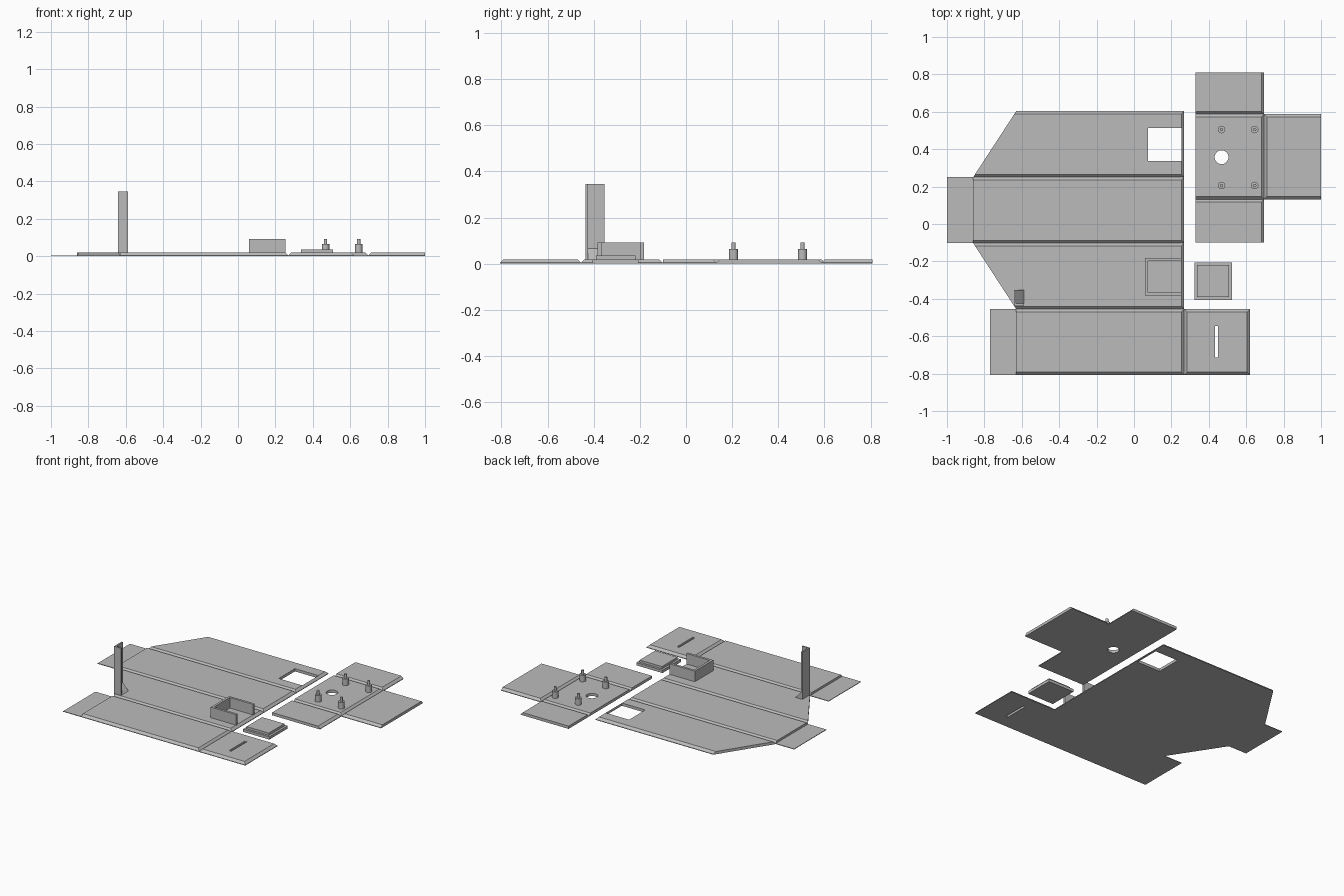
import bpy
import bmesh
from math import radians
from mathutils import Vector

cube = bpy.data.objects.get("Cube")
if cube:
    bpy.data.objects.remove(cube, do_unlink=True)

THIN = 0.004   # fold skin
TOP = 0.019    # panel thickness
MITRE = TOP - THIN

grey = bpy.data.materials.new("light grey")
grey.use_nodes = True
grey.diffuse_color = (0.5, 0.5, 0.5, 1)
grey.node_tree.nodes["Principled BSDF"].inputs["Base Color"].default_value = (0.5, 0.5, 0.5, 1)


def finish(name, bm, material=grey):
    bmesh.ops.recalc_face_normals(bm, faces=bm.faces)
    mesh = bpy.data.meshes.new(name)
    bm.to_mesh(mesh)
    bm.free()
    if material:
        mesh.materials.append(material)
    ob = bpy.data.objects.new(name, mesh)
    bpy.context.scene.collection.objects.link(ob)
    return ob


def loft(name, rings):
    """Closed solid through rings with equal vertex counts."""
    bm = bmesh.new()
    loops = [[bm.verts.new(p) for p in ring] for ring in rings]
    n = len(loops[0])
    for lower, upper in zip(loops, loops[1:]):
        for i in range(n):
            j = (i + 1) % n
            bm.faces.new((lower[i], lower[j], upper[j], upper[i]))
    bm.faces.new(loops[0][::-1])
    bm.faces.new(loops[-1])
    return finish(name, bm)


def prism(name, outline, z0, z1):
    return loft(name, [[(x, y, z) for x, y in outline] for z in (z0, z1)])


def rect(x0, x1, y0, y1):
    return [(x0, y0), (x1, y0), (x1, y1), (x0, y1)]


def inset(outline, mitred):
    """Move the mitred edges of a counter-clockwise outline inwards."""
    pts = [Vector(p) for p in outline]
    n = len(pts)
    lines = []
    for i in range(n):
        d = (pts[(i + 1) % n] - pts[i]).normalized()
        shift = Vector((-d.y, d.x)) * (MITRE if mitred[i] else 0)
        lines.append((pts[i] + shift, d))
    result = []
    for i in range(n):
        (p, d), (q, e) = lines[i - 1], lines[i]
        t = (q - p).cross(e) / d.cross(e)
        result.append(p + d * t)
    return result


def panel(name, outline, mitred):
    """Mitred sheet; flags run bottom, right, top, left."""
    top = inset(outline, [c == "1" for c in mitred])
    return loft(name, [[(x, y, z) for x, y in ring] for ring, z in
                       ((outline, 0), (outline, THIN), (top, TOP))])


def cut(target, cutter):
    cutter.hide_render = True
    cutter.hide_viewport = True
    cutter.display_type = 'WIRE'
    mod = target.modifiers.new("opening", 'BOOLEAN')
    mod.operation = 'DIFFERENCE'
    mod.solver = 'EXACT'
    mod.object = cutter


def cylinder(name, x, y, r, z0, z1, segments=32):
    bm = bmesh.new()
    bmesh.ops.create_cone(bm, cap_ends=True, segments=segments, radius1=r, radius2=r, depth=z1 - z0)
    bmesh.ops.translate(bm, verts=bm.verts, vec=(x, y, (z0 + z1) / 2))
    ob = finish(name, bm)
    ob.data.shade_smooth()
    ob.data.set_sharp_from_angle(angle=radians(40))
    return ob


# Main folding body: four long panels stacked along y
folds = [-0.807, -0.455, -0.102, 0.25, 0.603]
RIGHT, NOSE, BACK = 0.268, -0.86, -0.63
panel("bottom_panel", rect(BACK, RIGHT, folds[0], folds[1]), "1110")
panel("front_side_panel", [(BACK, folds[1]), (RIGHT, folds[1]),
                           (RIGHT, folds[2]), (NOSE, folds[2])], "1110")
panel("middle_panel", rect(NOSE, RIGHT, folds[2], folds[3]), "1110")
rear_side = panel("rear_side_panel", [(NOSE, folds[3]), (RIGHT, folds[3]),
                                      (RIGHT, folds[4]), (BACK, folds[4])], "1110")
cut(rear_side, prism("window_cutter", rect(0.075, 0.254, 0.337, 0.514), -0.1, 0.1))

# Thin glue flaps
prism("middle_flap", rect(-1, NOSE, folds[2], folds[3]), 0, THIN)
prism("bottom_flap", rect(-0.77, BACK, folds[0], folds[1]), 0, THIN)

# End panel with slot
end = panel("end_panel", rect(RIGHT, 0.62, folds[0], folds[1]), "1111")
cut(end, prism("slot_cutter", rect(0.433, 0.449, -0.715, -0.545), -0.1, 0.1))

# Separate folding lid
LX, LR, LOW, HIGH = 0.33, 0.696, 0.132, 0.587
lid = panel("lid_panel", rect(LX, LR, LOW, HIGH), "1110")
cut(lid, cylinder("lid_hole_cutter", 0.468, 0.357, 0.037, -0.1, 0.1))
panel("lid_rear_panel", rect(LX, LR, HIGH, 0.809), "1100")
panel("lid_front_panel", rect(LX, LR, -0.1, LOW), "0110")
panel("lid_side_panel", rect(LR, 1, LOW, HIGH), "1011")

# Mounting pegs
for x in (0.468, 0.645):
    for y in (0.206, 0.505):
        cylinder("peg_base", x, y, 0.02, TOP - 0.002, 0.064)
        cylinder("peg_pin", x, y, 0.009, 0.062, 0.092)

# Three-sided open tray
x0, x1, y0, y1, w = 0.06, 0.254, -0.383, -0.182, 0.016
prism("tray_wall", [(x0, y0), (x1, y0), (x1, y0 + w), (x0 + w, y0 + w),
                    (x0 + w, y1 - w), (x1, y1 - w), (x1, y1), (x0, y1)], TOP - 0.001, 0.092)

# Loose stepped cover
prism("cover_base", rect(0.323, 0.523, -0.405, -0.205), 0, TOP)
prism("cover_step", rect(0.338, 0.508, -0.39, -0.22), TOP - 0.001, 0.035)

# Upright angle post with wedge foot
px, py, pw, pd, t = -0.641, -0.436, 0.053, 0.082, 0.01
prism("angle_post", [(px, py), (px + pw, py), (px + pw, py + t), (px + t, py + t),
                     (px + t, py + pd), (px, py + pd)], TOP - 0.001, 0.345)
loft("post_wedge", [[(px + t, y, TOP - 0.001), (px + pw, y, TOP - 0.001), (px + t, y, 0.065)]
                    for y in (py + t, py + pd)])
